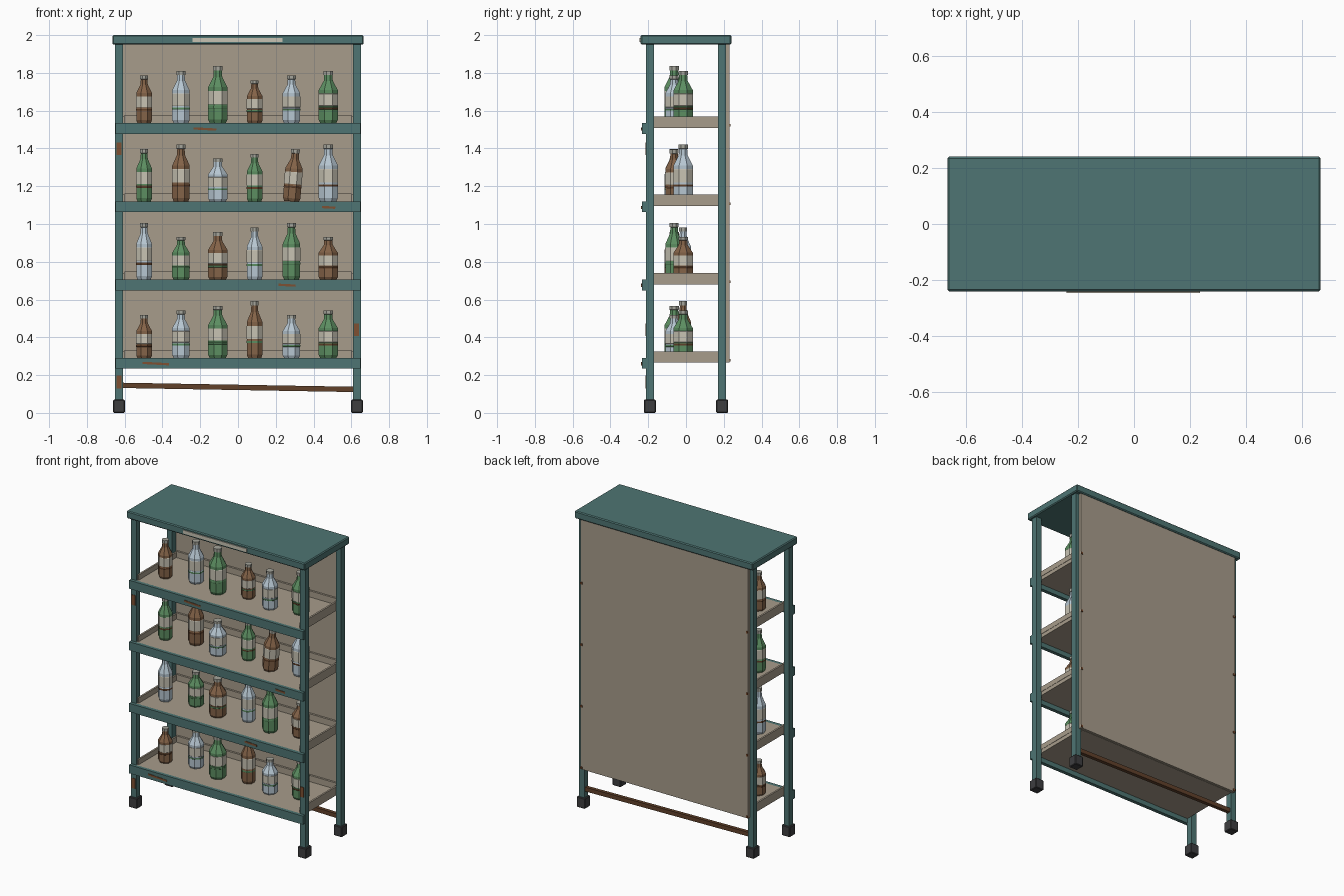
import bpy, bmesh, math
from mathutils import Matrix

cube = bpy.data.objects.get("Cube")
if cube:
    bpy.data.objects.remove(cube)


def material(name, rgb):
    lin = [(c / 255 / 12.92) if c < 11 else ((c / 255 + 0.055) / 1.055) ** 2.4 for c in rgb]
    m = bpy.data.materials.new(name)
    m.use_nodes = True
    m.diffuse_color = (*lin, 1)
    m.node_tree.nodes["Principled BSDF"].inputs["Base Color"].default_value = (*lin, 1)
    return m


TEAL = material("teal paint", (78, 117, 115))
BEIGE = material("beige board", (167, 156, 139))
RUBBER = material("dark rubber", (62, 62, 64))
RUST = material("rust", (126, 80, 50))
WOOD = material("dark brown", (97, 65, 42))
AMBER = material("brown glass", (132, 99, 72))
GREEN = material("green glass", (92, 142, 97))
CLEAR = material("clear glass", (183, 199, 210))
LABEL = material("cream label", (200, 195, 180))
CAP = material("grey cap", (166, 166, 156))


def finish(name, bm, mats):
    bmesh.ops.recalc_face_normals(bm, faces=bm.faces)
    me = bpy.data.meshes.new(name)
    bm.to_mesh(me)
    bm.free()
    for m in mats:
        me.materials.append(m)
    ob = bpy.data.objects.new(name, me)
    bpy.context.scene.collection.objects.link(ob)
    return ob


def box(name, x, y, z, mat, bevel=0):
    """Box from (min, max) ranges on each axis."""
    bm = bmesh.new()
    size = [b - a for a, b in (x, y, z)]
    mid = [(a + b) / 2 for a, b in (x, y, z)]
    bmesh.ops.create_cube(bm, size=1, matrix=Matrix.Translation(mid) @ Matrix.Diagonal((*size, 1)))
    ob = finish(name, bm, [mat])
    if bevel:
        mod = ob.modifiers.new("Bevel", "BEVEL")
        mod.width = bevel
        mod.segments = 1
    return ob


# Bottle profile: radius, height, slot of the band above the point
# slots: 0 glass, 1 label, 2 stripe, 3 cap
PROFILE = [(0.84, 0, 0), (1, 0.06, 0), (1, 0.26, 2), (1.02, 0.265, 2), (1.02, 0.3, 0),
           (1, 0.305, 0), (1, 0.33, 1), (1.02, 0.335, 1), (1.02, 0.56, 1), (1, 0.565, 0),
           (1, 0.63, 0), (0.47, 0.81, 0), (0.42, 0.92, 3), (0.5, 0.925, 3), (0.5, 1, 3)]


def bottle(name, loc, radius, height, glass, stripe, lean=0):
    bm = bmesh.new()
    sides = 8
    rings = []
    for r, h, _ in PROFILE:
        rings.append([bm.verts.new((r * radius * math.cos((k + 0.5) * math.tau / sides),
                                    r * radius * math.sin((k + 0.5) * math.tau / sides),
                                    h * height)) for k in range(sides)])
    for (low, high), (_, _, slot) in zip(zip(rings, rings[1:]), PROFILE):
        for k in range(sides):
            n = (k + 1) % sides
            bm.faces.new((low[k], low[n], high[n], high[k])).material_index = slot
    bm.faces.new(rings[0])
    bm.faces.new(rings[-1]).material_index = 3
    ob = finish(name, bm, [glass, LABEL, stripe, CAP])
    ob.location = loc
    ob.rotation_euler.y = lean


# Frame: posts, feet and top
for sx, side in ((-1, "right"), (1, "left")):
    for sy, end in ((-1, "front"), (1, "back")):
        cx, cy = sx * 0.63, sy * 0.191
        box(f"{end}_{side}_post", (cx - 0.02, cx + 0.02), (cy - 0.021, cy + 0.021), (0.06, 1.955), TEAL)
        box(f"{end}_{side}_foot", (cx - 0.031, cx + 0.031), (cy - 0.031, cy + 0.031), (0, 0.07), RUBBER, 0.004)
box("top_board", (-0.665, 0.665), (-0.24, 0.24), (1.95, 2), TEAL, 0.006)
box("name_plate", (-0.24, 0.236), (-0.245, -0.239), (1.963, 1.986), LABEL)
box("back_panel", (-0.625, 0.625), (0.213, 0.231), (0.268, 1.95), BEIGE)

# Sloping brace between the back posts
brace = box("back_brace", (-0.615, 0.615), (-0.012, 0.012), (-0.014, 0.014), WOOD)
brace.location = (0, 0.191, 0.135)
brace.rotation_euler.y = math.radians(1)

# Shelves with lips, front rail, bolts and bottles
for s in range(4):
    z = 0.291 + 0.4145 * s
    box(f"shelf_{s}", (-0.61, 0.61), (-0.212, 0.215), (z - 0.025, z), BEIGE)
    box(f"shelf_back_lip_{s}", (-0.6, 0.6), (0.2, 0.214), (z, z + 0.042), BEIGE)
    box(f"shelf_front_rail_{s}", (-0.648, 0.648), (-0.234, -0.21), (z - 0.057, z), TEAL)
    for sx in (-1, 1):
        xs = sorted((sx * 0.6, sx * 0.612))
        box(f"shelf_side_lip_{s}", xs, (-0.2, 0.214), (z, z + 0.035), BEIGE)
        xb = sx * 0.618
        box(f"panel_bolt_{s}", (xb - 0.007, xb + 0.007), (0.225, 0.236), (z - 0.019, z - 0.005), RUST)
    for i in range(6):
        glass = (AMBER, CLEAR, GREEN)[(i + s) % 3]
        dark = i in (0, 5) or (s == 2 and i != 2)
        bottle(f"bottle_{s}_{i}", (-0.497 + 0.195 * i, -0.015 if i % 2 else -0.063, z),
               0.045 + 0.005 * (i % 3), 0.226 + 0.025 * ((i - s) % 4),
               glass, WOOD if dark else GREEN,
               math.radians(4.5) if (s, i) == (2, 4) else 0)

# Rust streaks on the rails: centre x, centre z, length
for x, z, length in ((-0.435, 0.261, 0.14), (0.26, 0.676, 0.09), (0.48, 1.088, 0.07), (-0.175, 1.503, 0.12)):
    streak = box("rail_rust", (-length / 2, length / 2), (-0.002, 0.002), (-0.006, 0.006), RUST)
    streak.location = (x, -0.235, z)
    streak.rotation_euler.y = math.radians(3)

# Rust patches on the front posts
for x, z in ((-0.629, 1.398), (-0.629, 0.163), (0.627, 0.44)):
    box("post_rust", (x - 0.013, x + 0.013), (-0.215, -0.21), (z - 0.034, z + 0.034), RUST)
